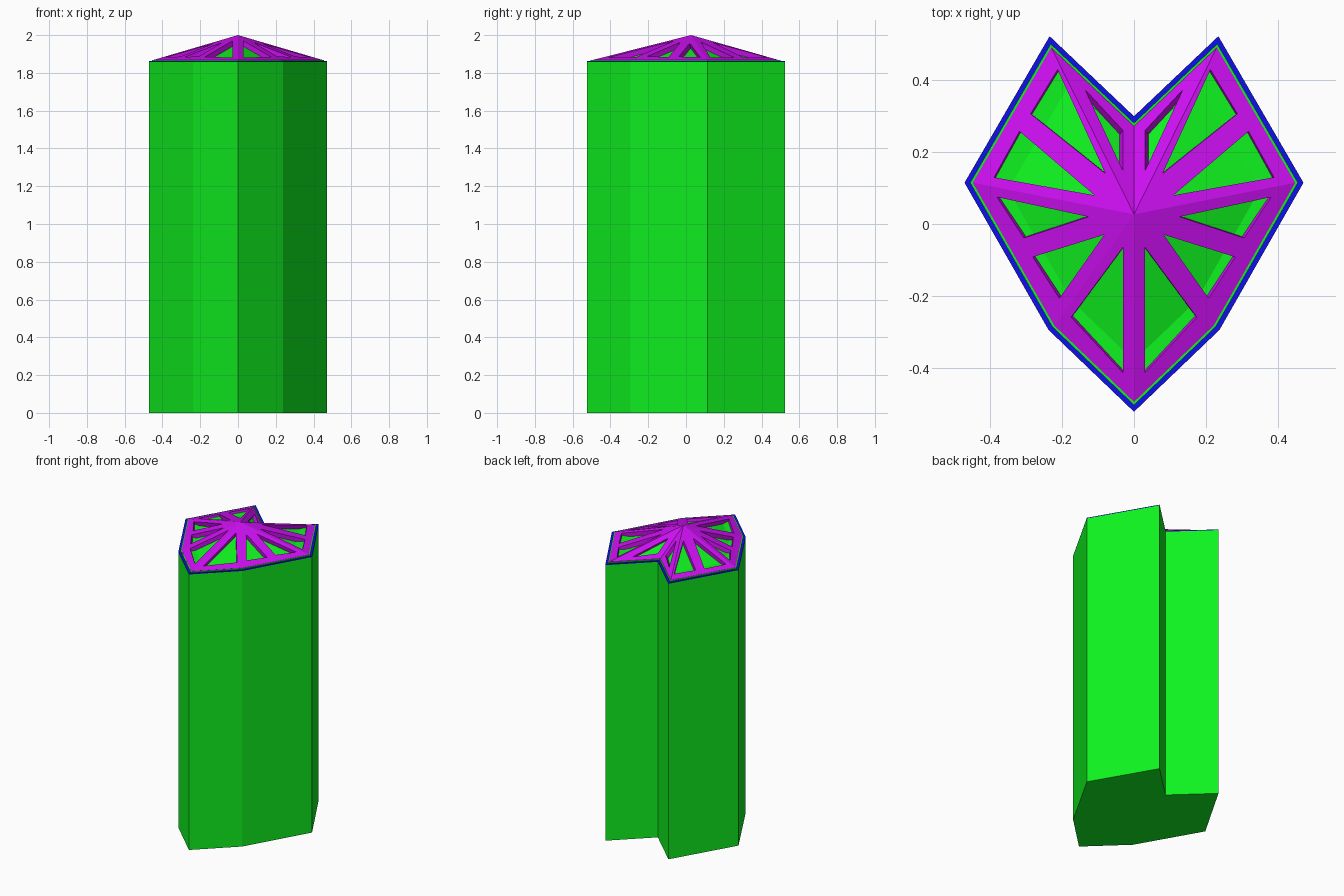
import bpy, bmesh
from mathutils import Vector
from mathutils.geometry import intersect_line_plane

if "Cube" in bpy.data.objects:
    bpy.data.objects.remove(bpy.data.objects["Cube"])

# Heart-shaped outline: right half from notch to front tip
HALF = [(0, .30), (.235, .523), (.472, .115), (.238, -.295), (0, -.523)]
# Roof openings on the right half: (inner tip, first outer, second outer)
HOLES = [((.03, .147), (.03, .26), (.136, .374)),
         ((.08, .141), (.213, .43), (.288, .307)),
         ((.11, .08), (.319, .258), (.39, .13)),
         ((.127, .02), (.382, .075), (.307, -.039)),
         ((.083, -.03), (.282, -.092), (.208, -.207)),
         ((.03, -.064), (.175, -.26), (.03, -.415))]
APEX = Vector((0, .027, 2.0))
ROOF_Z = 1.868


def material(name, rgb):
    m = bpy.data.materials.new(name)
    m.diffuse_color = (*rgb, 1)
    m.use_nodes = True
    m.node_tree.nodes["Principled BSDF"].inputs["Base Color"].default_value = m.diffuse_color
    return m


GREEN = material("green", (.005, .9, .014))
BLUE = material("blue", (.005, .005, .8))
PURPLE = material("purple", (.62, .005, .9))


def outline(inset):
    """Full clockwise outline, moved inward by a constant distance."""
    pts = [Vector(p) for p in HALF + [(-x, y) for x, y in HALF[-2:0:-1]]]
    out = []
    for i, p in enumerate(pts):
        d1 = (p - pts[i - 1]).normalized()
        d2 = (pts[(i + 1) % len(pts)] - p).normalized()
        n1, n2 = Vector((d1.y, -d1.x)), Vector((d2.y, -d2.x))
        out.append(p + (n1 + n2) * inset / (1 + n1.dot(n2)))
    return out


def finish(name, bm, mat):
    bmesh.ops.remove_doubles(bm, verts=bm.verts, dist=1e-5)
    bmesh.ops.recalc_face_normals(bm, faces=bm.faces)
    me = bpy.data.meshes.new(name)
    bm.to_mesh(me)
    bm.free()
    ob = bpy.data.objects.new(name, me)
    bpy.context.collection.objects.link(ob)
    me.materials.append(mat)
    return ob


def prism(name, inset, z0, z1, mat):
    bm = bmesh.new()
    pts = outline(inset)
    lo = [bm.verts.new((*p, z0)) for p in pts]
    hi = [bm.verts.new((*p, z1)) for p in pts]
    bm.faces.new(lo)
    bm.faces.new(hi)
    for i in range(len(pts)):
        bm.faces.new((lo[i - 1], lo[i], hi[i], hi[i - 1]))
    return finish(name, bm, mat)


# Column, edge band and roof curb
prism("column", 0, 0, 1.857, GREEN)
prism("edge_band", 0, 1.857, 1.862, BLUE)
prism("roof_curb", .0135, 1.862, 1.867, GREEN)

# Recessed green roof panels
drop = Vector((0, 0, .03))
bm = bmesh.new()
ring = [bm.verts.new(Vector((*p, ROOF_Z)) - drop) for p in outline(.02)]
top = bm.verts.new(APEX - drop)
for i in range(len(ring)):
    bm.faces.new((ring[i - 1], ring[i], top))
bm.faces.new(ring)
finish("roof_panels", bm, GREEN)

# Purple ribbed frame: long sides are split by an extra rib
v = [Vector((*p, ROOF_Z)) for p in outline(.02)[:5]]
rim = [v[0], v[1], (v[1] + v[2]) / 2, v[2], (v[2] + v[3]) / 2, v[3], v[4]]
bm = bmesh.new()
for side in (1, -1):
    for a, b, hole in zip(rim, rim[1:], HOLES):
        normal = (a - APEX).cross(b - APEX)
        tip, ha, hb = [intersect_line_plane(Vector((*h, 0)), Vector((*h, 3)), APEX, normal)
                       for h in hole]
        for quad in ((APEX, a, ha, tip), (a, b, hb, ha), (b, APEX, tip, hb)):
            q = [bm.verts.new((p.x * side, p.y, p.z)) for p in quad]
            bm.faces.new(q)
bmesh.ops.remove_doubles(bm, verts=bm.verts, dist=1e-5)
bmesh.ops.recalc_face_normals(bm, faces=bm.faces)
if sum(f.normal.z for f in bm.faces) < 0:
    bmesh.ops.reverse_faces(bm, faces=bm.faces)
# Thickness: inner copy moved along the averaged normals, walls bridged
top_faces = list(bm.faces)
low = {}
for p in bm.verts:
    p.normal_update()
for p in list(bm.verts):
    low[p] = bm.verts.new(p.co - p.normal * .032)
for e in [e for e in bm.edges if e.is_boundary]:
    s, t = e.verts
    bm.faces.new((s, t, low[t], low[s]))
for f in top_faces:
    bm.faces.new([low[p] for p in reversed(f.verts)])
finish("roof_frame", bm, PURPLE)
